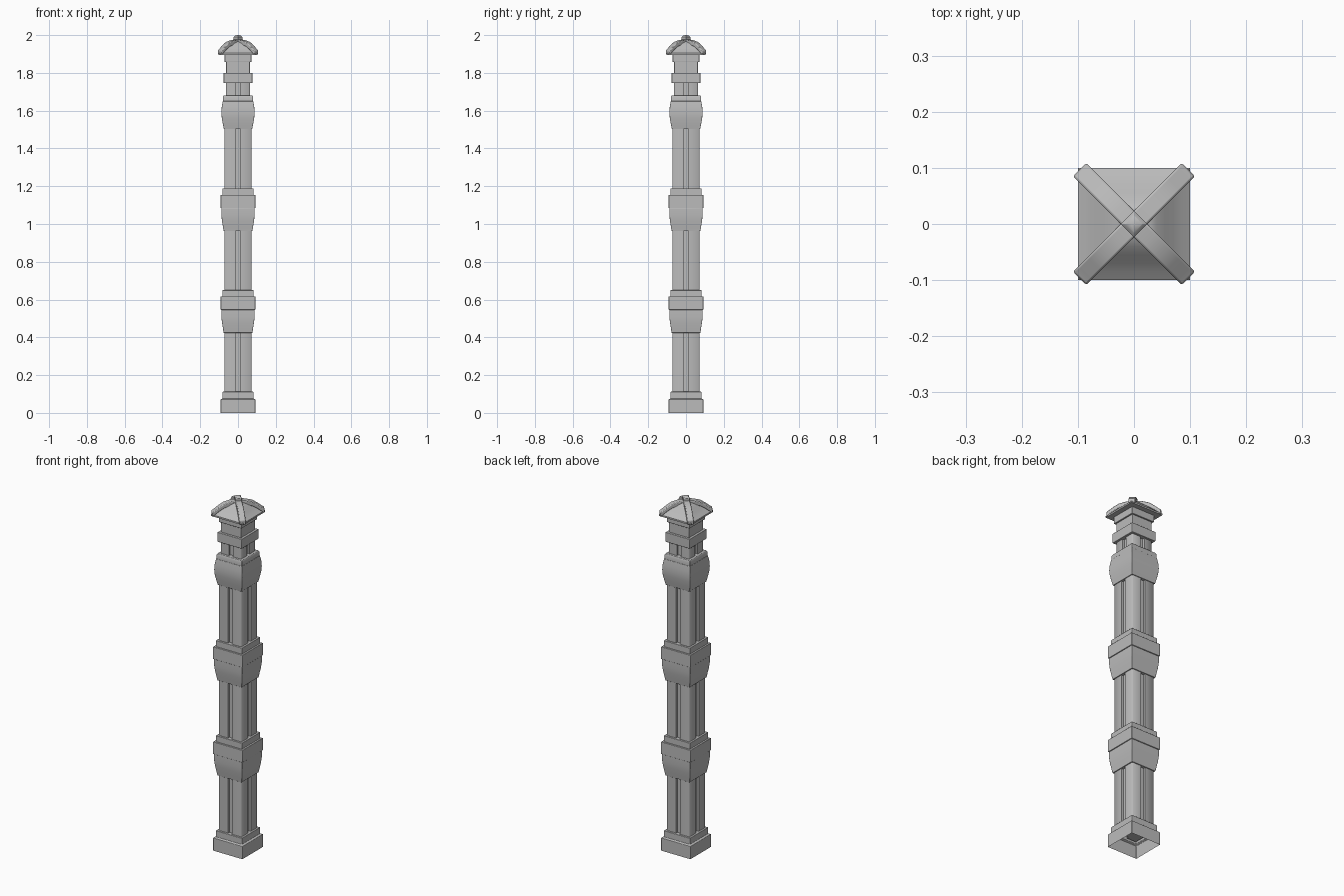
import bpy, bmesh, math
from mathutils import Matrix, Vector

if "Cube" in bpy.data.objects:
    bpy.data.objects.remove(bpy.data.objects["Cube"], do_unlink=True)

stone = bpy.data.materials.new("grey stone")
stone.use_nodes = True
stone.diffuse_color = (0.5, 0.5, 0.5, 1)
stone.node_tree.nodes["Principled BSDF"].inputs["Base Color"].default_value = (0.5, 0.5, 0.5, 1)


def finish(name, bm, bevel=0.0, angle=30):
    bmesh.ops.recalc_face_normals(bm, faces=bm.faces)
    mesh = bpy.data.meshes.new(name)
    bm.to_mesh(mesh)
    bm.free()
    mesh.materials.append(stone)
    obj = bpy.data.objects.new(name, mesh)
    bpy.context.collection.objects.link(obj)
    if bevel:
        mod = obj.modifiers.new("soft_edges", "BEVEL")
        mod.width, mod.segments, mod.limit_method = bevel, 2, "ANGLE"
        mod.angle_limit = math.radians(40)
    bpy.ops.object.select_all(action="DESELECT")
    obj.select_set(True)
    bpy.context.view_layer.objects.active = obj
    bpy.ops.object.shade_smooth_by_angle(angle=math.radians(angle))
    return obj


def stack(name, profile, bevel=0.002, bottom=True):
    """Square rings of (half width, height), joined upward."""
    bm = bmesh.new()
    rings = [[bm.verts.new((sx * h, sy * h, z)) for sx, sy in ((-1, -1), (1, -1), (1, 1), (-1, 1))]
             for h, z in profile]
    for low, high in zip(rings, rings[1:]):
        for i in range(4):
            j = (i + 1) % 4
            bm.faces.new((low[i], low[j], high[j], high[i]))
    bm.faces.new(rings[-1])
    if bottom:
        bm.faces.new(rings[0][::-1])
    return finish(name, bm, bevel)


def fluted_shaft(name, half, z0, z1, groove=0.013, depth=0.012):
    """Square column with a groove down the middle of each side."""
    side = [(-half + 0.004, -half), (-groove, -half), (-groove, depth - half),
            (groove, depth - half), (groove, -half), (half - 0.004, -half)]
    bm = bmesh.new()
    outline = [Matrix.Rotation(k * math.pi / 2, 3, "Z") @ Vector((x, y, z0))
               for k in range(4) for x, y in side]
    base = bm.faces.new([bm.verts.new(p) for p in outline])
    top = bmesh.ops.extrude_face_region(bm, geom=[base])
    verts = [v for v in top["geom"] if isinstance(v, bmesh.types.BMVert)]
    bmesh.ops.translate(bm, verts=verts, vec=(0, 0, z1 - z0))
    return finish(name, bm, angle=50)


# Open-bottomed base
stack("base", [(0.092, 0), (0.092, 0.072), (0.082, 0.076), (0.082, 0.112)], bottom=False)

# Grooved shaft sections
for name, half, z0, z1 in (("lower_shaft", 0.071, 0.08, 0.43), ("middle_shaft", 0.071, 0.64, 0.97),
                           ("upper_shaft", 0.071, 1.18, 1.51), ("neck_shaft", 0.064, 1.67, 1.75)):
    fluted_shaft(name, half, z0, z1)

# Two identical swelling collars with a band above
for name, z in (("lower", 0.424), ("middle", 0.962)):
    stack(name + "_collar", [(0.076, z), (0.08, z + 0.025), (0.085, z + 0.055),
                             (0.088, z + 0.085), (0.088, z + 0.122)], 0.001)
    stack(name + "_band", [(0.092, z + 0.122), (0.092, z + 0.192)])
    stack(name + "_band_step", [(0.082, z + 0.19), (0.082, z + 0.226)])

# Bulging upper collar
stack("upper_collar", [(0.075, 1.503), (0.081, 1.533), (0.086, 1.563), (0.088, 1.59),
                       (0.086, 1.62), (0.081, 1.65)], 0.001)
stack("upper_collar_step", [(0.08, 1.645), (0.08, 1.67), (0.076, 1.68)])

# Neck bands below the roof
stack("neck_band", [(0.076, 1.746), (0.076, 1.8)])
stack("neck", [(0.063, 1.795), (0.063, 1.86)])
stack("roof_support", [(0.071, 1.857), (0.071, 1.9)])

# Curved four-sided roof
stack("roof", [(0.1, 1.895), (0.1, 1.904), (0.085, 1.915), (0.07, 1.929), (0.055, 1.945),
               (0.04, 1.958), (0.02, 1.97), (0.004, 1.975)], 0)

# Diagonal roof ribs: swept top and bottom lines, given a width
path = [(0, 1.978), (0.04, 1.974), (0.075, 1.964), (0.1, 1.948), (0.125, 1.928), (0.137, 1.92)]
for k, name in enumerate(("back_left", "back_right", "front_right", "front_left")):
    bm = bmesh.new()
    outline = [(r, z) for r, z in path] + [(r, z - 0.025) for r, z in reversed(path)]
    face = bm.faces.new([bm.verts.new((r, -0.017, z)) for r, z in outline])
    grown = bmesh.ops.extrude_face_region(bm, geom=[face])
    bmesh.ops.translate(bm, verts=[v for v in grown["geom"] if isinstance(v, bmesh.types.BMVert)],
                        vec=(0, 0.034, 0))
    bmesh.ops.rotate(bm, verts=bm.verts, matrix=Matrix.Rotation(math.pi * (0.25 + k / 2), 3, "Z"))
    finish(name + "_roof_rib", bm, 0.004)

# Small finial, turned to line up with the ribs
finial = stack("finial", [(0.017, 1.965), (0.017, 1.99), (0.011, 1.997), (0.003, 2.0)], 0.001)
finial.rotation_euler.z = math.pi / 4
